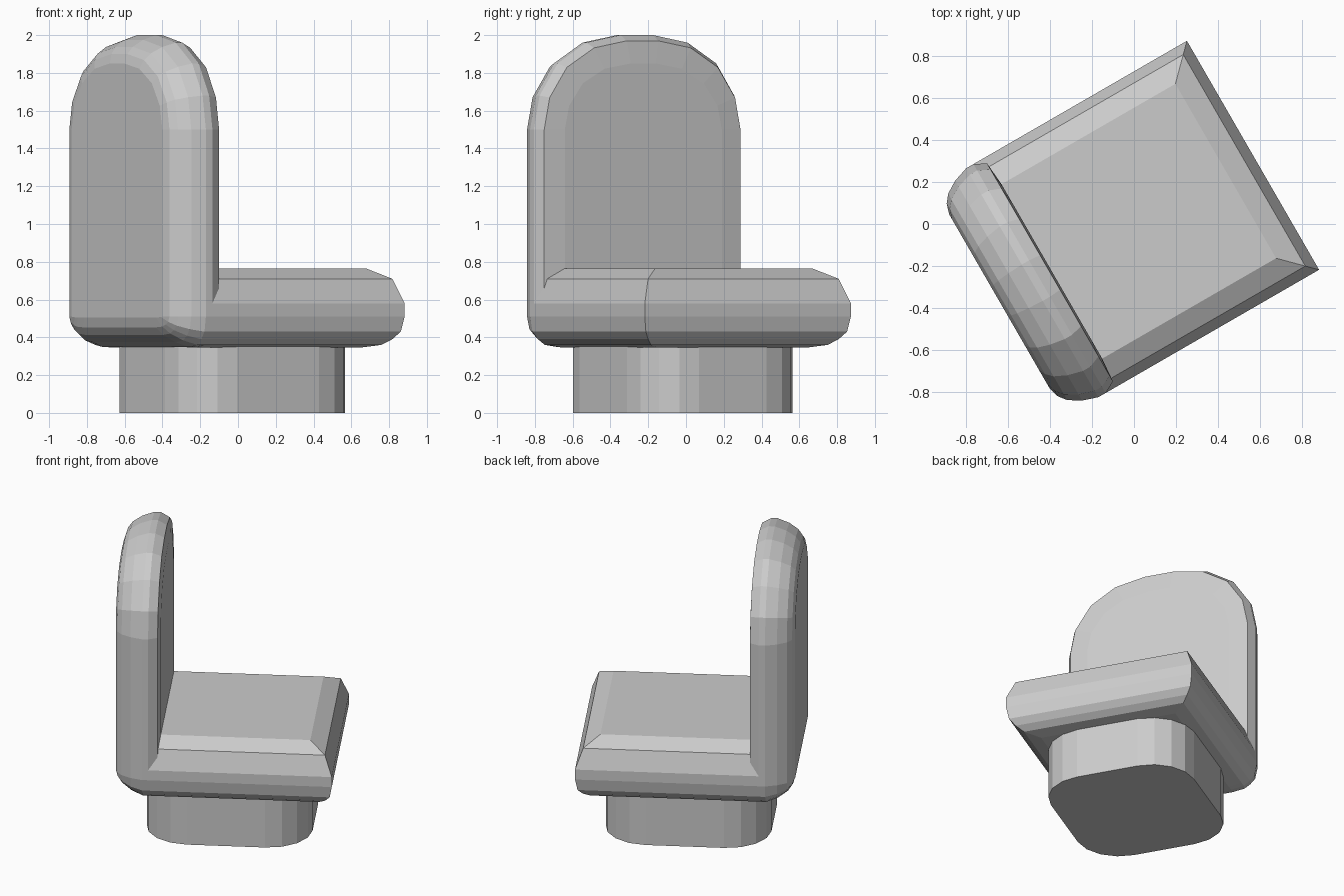
import bpy, bmesh, math

if "Cube" in bpy.data.objects:
    bpy.data.objects.remove(bpy.data.objects["Cube"])

TURN = math.radians(30)


def loft(name, rings):
    """Skin equal-length rings of points, cap both ends, turn the part 30 degrees."""
    bm = bmesh.new()
    loops = [[bm.verts.new(p) for p in ring] for ring in rings]
    n = len(loops[0])
    for a, b in zip(loops, loops[1:]):
        for i in range(n):
            j = (i + 1) % n
            bm.faces.new((a[i], a[j], b[j], b[i]))
    bm.faces.new(loops[0])
    bm.faces.new(loops[-1])
    bmesh.ops.recalc_face_normals(bm, faces=bm.faces)
    mesh = bpy.data.meshes.new(name)
    bm.to_mesh(mesh)
    bm.free()
    obj = bpy.data.objects.new(name, mesh)
    obj.rotation_euler.z = TURN
    bpy.context.collection.objects.link(obj)
    return obj


# Pedestal base: rounded rectangle prism
def rounded_rect(z, cx=-0.035, hx=0.53, hy=0.485, r=0.28, seg=4):
    pts = []
    for k, (sx, sy) in enumerate([(1, 1), (-1, 1), (-1, -1), (1, -1)]):
        for s in range(seg + 1):
            a = math.pi / 2 * (k + s / seg)
            pts.append((cx + sx * (hx - r) + r * math.cos(a),
                        sy * (hy - r) + r * math.sin(a), z))
    return pts


loft("pedestal_base", [rounded_rect(0), rounded_rect(0.36)])

# Seat cushion: (height, inset) profile with mitred front corners
W, FRONT, BACK = 0.63, 0.655, -0.52
seat_profile = [(0.345, 0.175), (0.36, 0.09), (0.39, 0.048), (0.43, 0.015),
                (0.51, 0), (0.58, 0), (0.71, 0.048), (0.765, 0.15)]
loft("seat", [[(BACK, -(W - d), z), (FRONT - d, -(W - d), z),
               (FRONT - d, W - d, z), (BACK, W - d, z)]
              for z, d in seat_profile])

# Backrest: arched outline, stacked through its depth with (depth, inset)
half = [(0.455, 0.348), (0.54, 0.36), (0.582, 0.39), (0.615, 0.43), (0.63, 0.51),
        (0.63, 1.5), (0.595, 1.68), (0.485, 1.85), (0.31, 1.96), (0.10, 2.0)]
outline = half + [(-v, z) for v, z in reversed(half)]
back_profile = [(-0.74, 0.15), (-0.725, 0.10), (-0.695, 0.062), (-0.635, 0.025),
                (-0.56, 0), (-0.52, 0), (-0.462, 0.03), (-0.452, 0.15)]


def arch(u, d):
    pts = []
    for v, z in outline:
        if z > 1.5:
            z = 1.5 + (z - 1.5) * (0.5 - d) / 0.5
        elif z < 0.51:
            z = 0.51 + (z - 0.51) * max(0.155 - d, 0.005) / 0.155
        pts.append((u, v * (W - d) / W, z))
    return pts


loft("backrest", [arch(u, d) for u, d in back_profile])
